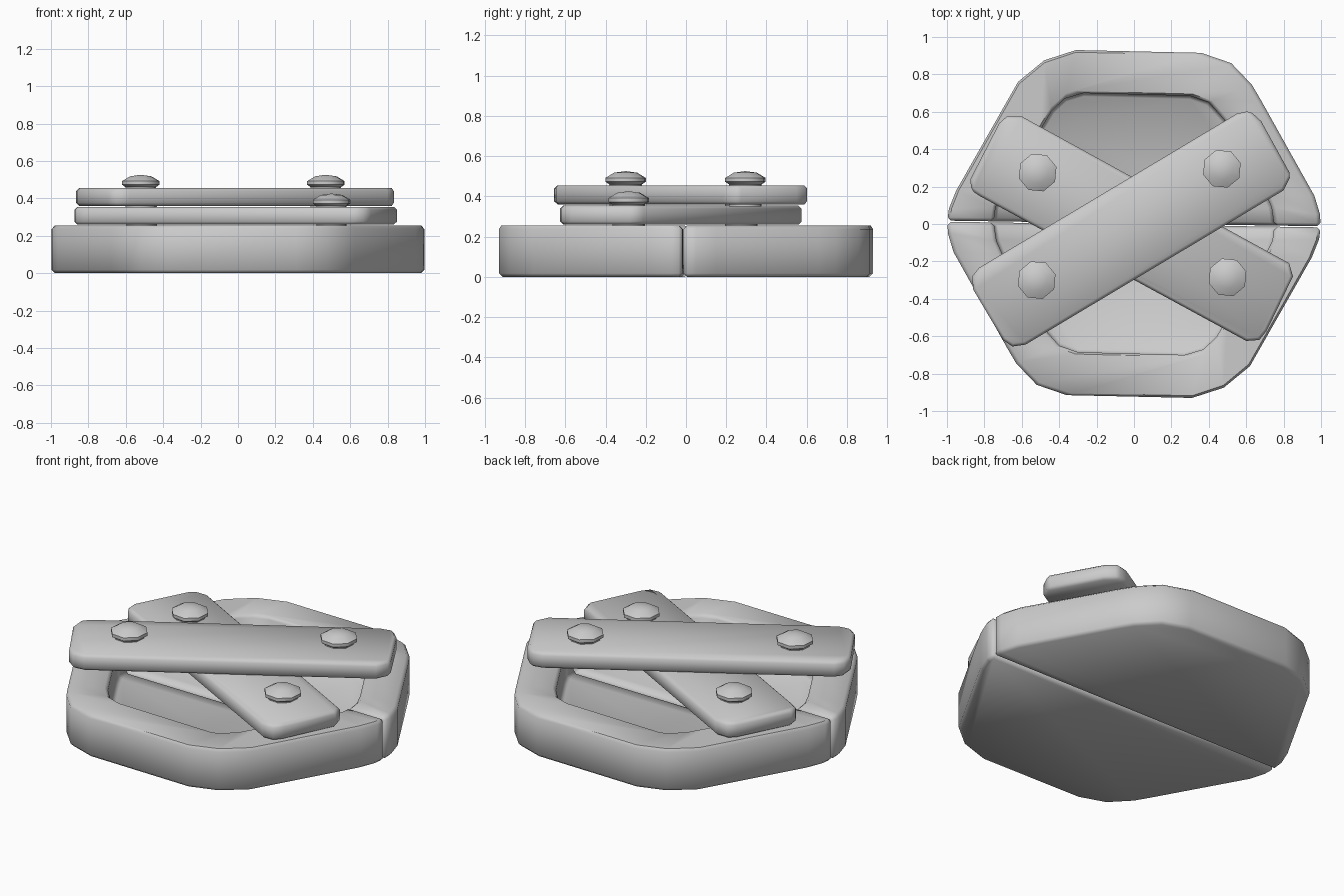
import bpy, bmesh
from math import cos, sin, pi, radians

if "Cube" in bpy.data.objects:
    bpy.data.objects.remove(bpy.data.objects["Cube"])


def finish(name, bm, bevel=0.0):
    bmesh.ops.recalc_face_normals(bm, faces=bm.faces)
    me = bpy.data.meshes.new(name)
    bm.to_mesh(me)
    bm.free()
    ob = bpy.data.objects.new(name, me)
    bpy.context.collection.objects.link(ob)
    bpy.ops.object.select_all(action='DESELECT')
    bpy.context.view_layer.objects.active = ob
    ob.select_set(True)
    if bevel:
        m = ob.modifiers.new("bevel", 'BEVEL')
        m.width = bevel
        m.segments = 1
        m.limit_method = 'ANGLE'
        m.angle_limit = radians(50)
        bpy.ops.object.modifier_apply(modifier=m.name)
    bpy.ops.object.shade_smooth_by_angle(angle=radians(50))
    return ob


def ring(bm, pts, z):
    return [bm.verts.new((x, y, z)) for x, y in pts]


def walls(bm, a, b, closed=True):
    n = len(a)
    for i in range(n if closed else n - 1):
        j = (i + 1) % n
        bm.faces.new((a[i], a[j], b[j], b[i]))


# half of the base tray: outer and inner outlines both end on the seam
def seam(x):
    return (x, 0.003 - 0.015 * x)


OUTER = [seam(0.997), (0.995, 0.05), (0.965, 0.15), (0.68, 0.66), (0.63, 0.745),
         (0.52, 0.86), (0.36, 0.915), (-0.31, 0.93), (-0.48, 0.875), (-0.62, 0.76),
         (-0.95, 0.18), (-0.99, 0.08), seam(-0.997)]
INNER = [seam(0.75), (0.735, 0.09), (0.70, 0.17), (0.48, 0.56), (0.40, 0.65),
         (0.30, 0.685), (-0.27, 0.70), (-0.37, 0.67), (-0.44, 0.605), (-0.49, 0.52),
         (-0.70, 0.17), (-0.74, 0.09), seam(-0.75)]
FLOOR, TOP = 0.06, 0.255


def tray_half(name, s):
    bm = bmesh.new()
    out = [(s * x, s * y) for x, y in OUTER]
    inn = [(s * x, s * y) for x, y in INNER]
    o0, o1 = ring(bm, out, 0), ring(bm, out, TOP)
    i0, i1 = ring(bm, inn, FLOOR), ring(bm, inn, TOP)
    walls(bm, o0, o1, False)
    walls(bm, i0, i1, False)
    walls(bm, o1, i1, False)
    bm.faces.new(o0)
    bm.faces.new(i0)
    bm.faces.new((o0[-1], o0[0], o1[0], i1[0], i0[0], i0[-1], i1[-1], o1[-1]))
    finish(name, bm, 0.018)


tray_half("back_tray", 1)
tray_half("front_tray", -1)


# crossed planks
def plank(name, pts, z0, z1):
    bm = bmesh.new()
    a, b = ring(bm, pts, z0), ring(bm, pts, z1)
    walls(bm, a, b)
    bm.faces.new(a)
    bm.faces.new(b)
    finish(name, bm, 0.016)


plank("lower_plank", [(0.60, -0.625), (0.67, -0.62), (0.71, -0.57), (0.85, -0.28),
                      (0.83, -0.21), (-0.60, 0.575), (-0.68, 0.575), (-0.72, 0.54),
                      (-0.875, 0.24), (-0.87, 0.18), (-0.82, 0.147)], 0.26, 0.355)
plank("upper_plank", [(-0.65, -0.655), (-0.58, -0.645), (0.80, 0.18), (0.84, 0.26),
                      (0.68, 0.55), (0.62, 0.605), (0.55, 0.59), (-0.83, -0.235),
                      (-0.865, -0.28), (-0.86, -0.35), (-0.70, -0.62)], 0.36, 0.455)


# eight-sided bolts through the planks
def bolt(name, x, y, t):
    bm = bmesh.new()
    rings = []
    for r, z in [(0.085, -0.105), (0.085, 0.005), (0.105, 0.018), (0.105, 0.037), (0.06, 0.063)]:
        pts = [(x + r * cos(k * pi / 4 + 0.3), y + r * sin(k * pi / 4 + 0.3)) for k in range(8)]
        rings.append(ring(bm, pts, t + z))
    for a, b in zip(rings, rings[1:]):
        walls(bm, a, b)
    bm.faces.new(rings[0])
    tip = bm.verts.new((x, y, t + 0.071))
    for i in range(8):
        bm.faces.new((rings[-1][i], rings[-1][(i + 1) % 8], tip))
    finish(name, bm)


bolt("lower_bolt_left", -0.515, 0.275, 0.355)
bolt("lower_bolt_right", 0.50, -0.285, 0.355)
bolt("upper_bolt_left", -0.52, -0.30, 0.455)
bolt("upper_bolt_right", 0.47, 0.295, 0.455)
